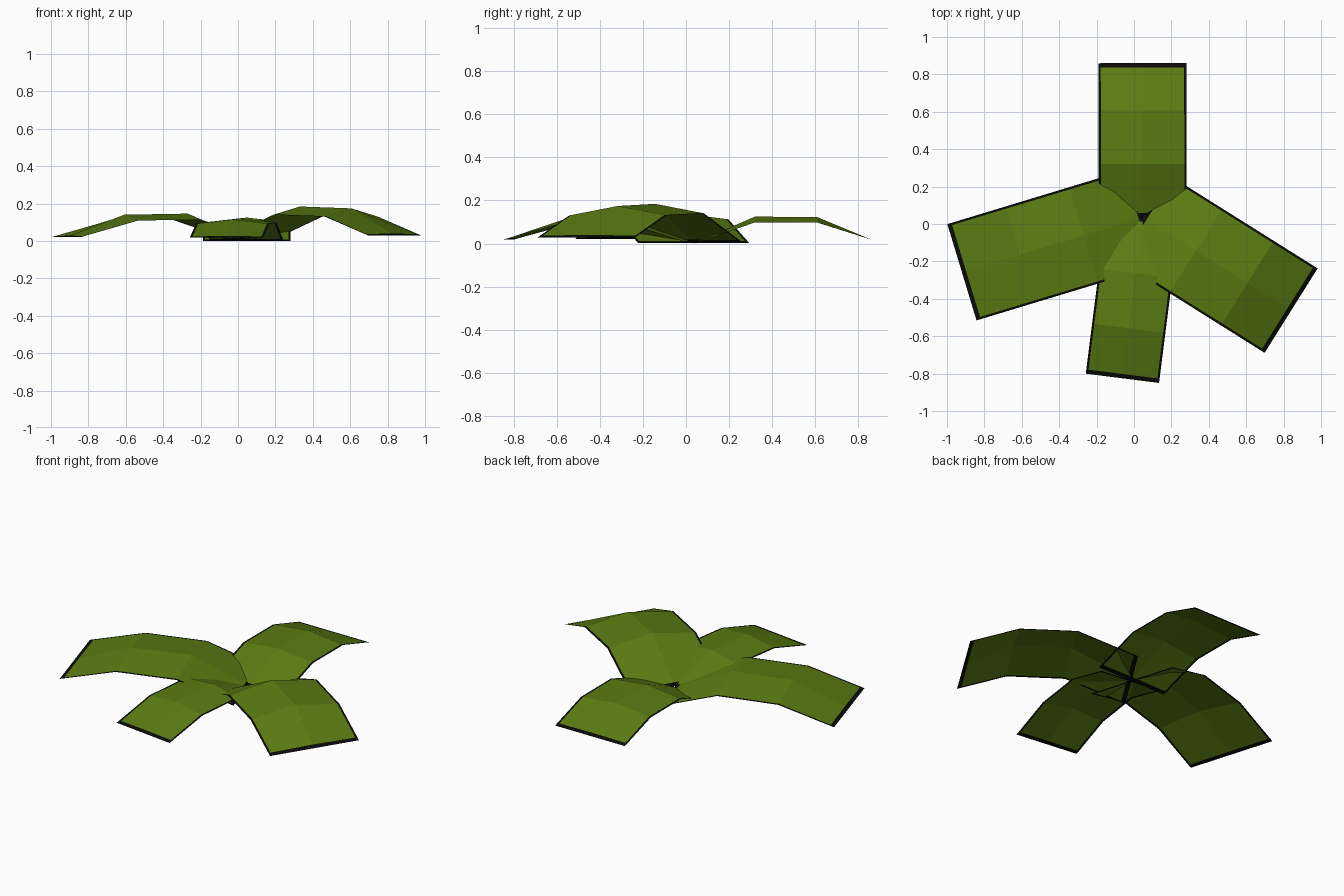
import bpy, math
from mathutils import Vector

if "Cube" in bpy.data.objects:
    bpy.data.objects.remove(bpy.data.objects["Cube"])


def material(name, rgb):
    m = bpy.data.materials.new(name)
    m.diffuse_color = (*rgb, 1)
    m.use_nodes = True
    m.node_tree.nodes["Principled BSDF"].inputs["Base Color"].default_value = m.diffuse_color
    return m


green = material("leaf green", (0.105, 0.205, 0.006))
black = material("dark leaf edge", (0.003, 0.003, 0.002))
PIVOT = Vector((0.047, 0.035))
SIDE, TIP = 0.012, 0.023      # dark border widths


def lerp(pts, r):
    """Height along a polyline of (distance, height)."""
    for (r0, z0), (r1, z1) in zip(pts, pts[1:]):
        if r <= r1 + 1e-9:
            return z0 + (z1 - z0) * (r - r0) / (r1 - r0)
    return pts[-1][1]


def leaf(name, end, width, stations, mid, edge):
    """Single-sheet arched leaf: flat ends, raised midrib, dark border."""
    axis = Vector(end) - PIVOT
    length = axis.length
    d = axis.normalized()
    n = Vector((-d.y, d.x))
    r1, r2 = stations
    rows = [0, TIP, r1, r2, length - TIP, length]
    rs = [0, r1, r2, length]
    mid_line, edge_line = list(zip(rs, mid)), list(zip(rs, edge))
    h = width / 2
    cols = [-h, -h + SIDE, 0, h - SIDE, h]
    verts = []
    for r in rows:
        zm, ze = lerp(mid_line, r), lerp(edge_line, r)
        for c in cols:
            p = PIVOT + d * r + n * c
            verts.append((p.x, p.y, zm + (ze - zm) * abs(c) / h))
    faces, mats = [], []
    for i in range(5):
        for j in range(4):
            a = i * 5 + j
            faces.append((a, a + 5, a + 6, a + 1))
            mats.append(1 if i in (0, 4) or j in (0, 3) else 0)
    # rows run outward and columns to the left, so this winding faces up
    faces = [f for f in faces]
    me = bpy.data.meshes.new(name)
    me.from_pydata(verts, [], faces)
    me.materials.append(green)
    me.materials.append(black)
    for p, k in zip(me.polygons, mats):
        p.material_index = k
    ob = bpy.data.objects.new(name, me)
    bpy.context.collection.objects.link(ob)


leaf("back_leaf", (0.045, 0.86), 0.47, (0.285, 0.575),
     (0.0, 0.125, 0.122, 0.018), (0.0, 0.098, 0.097, 0.018))
leaf("left_leaf", (-0.92, -0.258), 0.538, (0.33, 0.685),
     (0.003, 0.146, 0.14, 0.02), (0.003, 0.112, 0.11, 0.02))
leaf("right_leaf", (0.84, -0.463), 0.533, (0.335, 0.66),
     (0.006, 0.184, 0.174, 0.028), (0.006, 0.14, 0.13, 0.028))
leaf("front_leaf", (-0.062, -0.825), 0.395, (0.3, 0.597),
     (0.003, 0.121, 0.115, 0.018), (0.003, 0.097, 0.092, 0.018))
